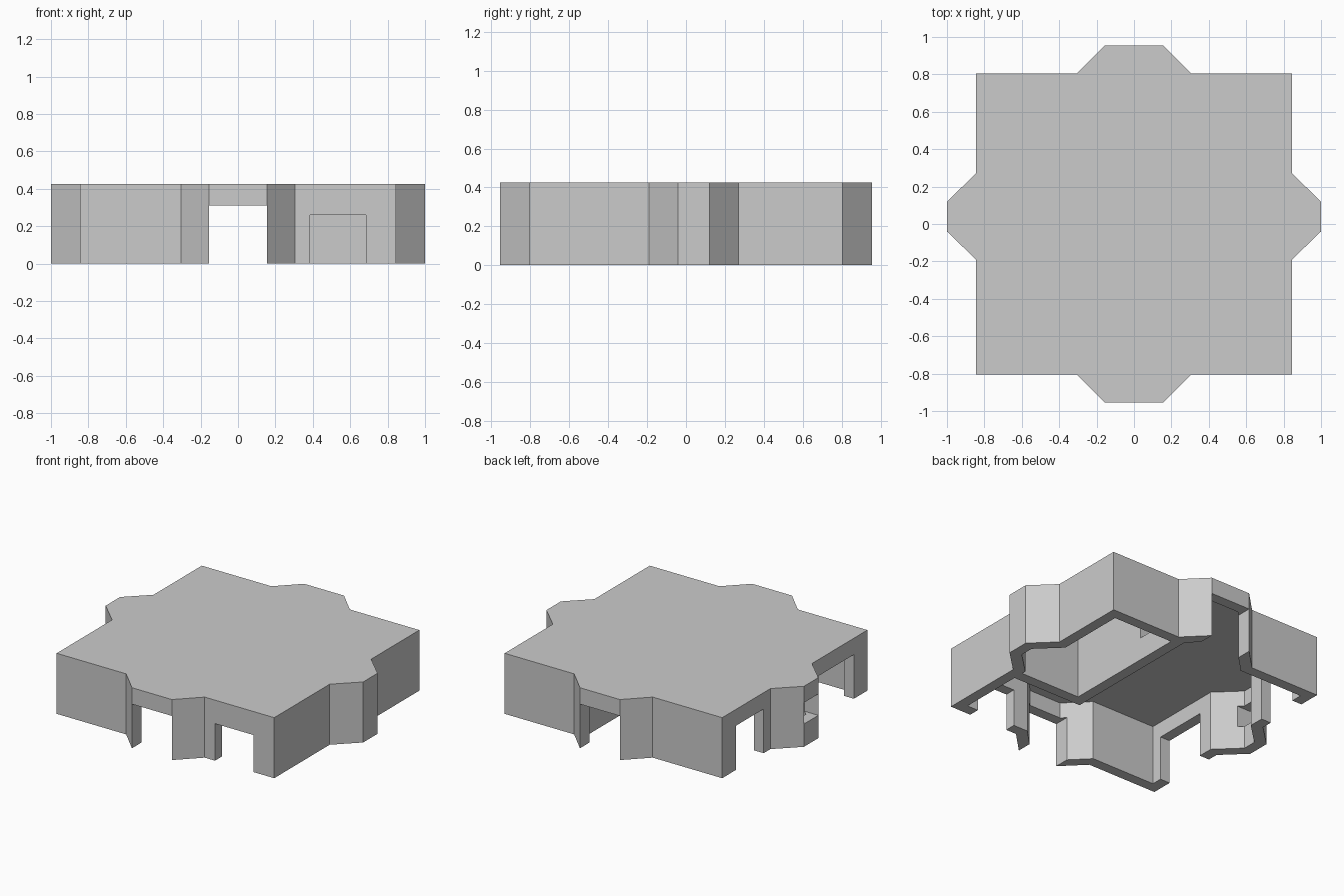
import bpy
import bmesh
from mathutils import Vector

H, T, LINTEL, SILL = 0.425, 0.075, 0.31, 0.16

old = bpy.data.objects.get("Cube")
if old:
    bpy.data.objects.remove(old, do_unlink=True)

grey = bpy.data.materials.new("plain_grey")
grey.use_nodes = True
grey.diffuse_color = (0.6, 0.6, 0.6, 1)
grey.node_tree.nodes["Principled BSDF"].inputs["Base Color"].default_value = (0.6, 0.6, 0.6, 1)


def finish(name, bm):
    bmesh.ops.recalc_face_normals(bm, faces=bm.faces)
    mesh = bpy.data.meshes.new(name)
    bm.to_mesh(mesh)
    bm.free()
    mesh.materials.append(grey)
    ob = bpy.data.objects.new(name, mesh)
    bpy.context.collection.objects.link(ob)
    return ob


def box(name, x, y, z):
    bm = bmesh.new()
    bmesh.ops.create_cube(bm, size=1)
    for v in bm.verts:
        v.co = Vector([r[0] if c < 0 else r[1] for c, r in zip(v.co, (x, y, z))])
    return finish(name, bm)


def cut(target, name, x, y, z):
    cutter = box(name, x, y, z)
    cutter.hide_render = True
    cutter.hide_viewport = True
    mod = target.modifiers.new(name, "BOOLEAN")
    mod.operation = "DIFFERENCE"
    mod.solver = "EXACT"
    mod.object = cutter


def inset(points, d):
    """Offset a counter-clockwise outline inward by d with mitred corners."""
    out = []
    for i, p in enumerate(points):
        a = (p - points[i - 1]).normalized()
        b = (points[(i + 1) % len(points)] - p).normalized()
        na, nb = Vector((-a.y, a.x)), Vector((-b.y, b.x))
        out.append(p + (na + nb) * d / (1 + na.dot(nb)))
    return out


# Plan outline: a rectangle with a chamfered bay on each side
X, Y, B, C, S = 0.845, 0.805, 0.155, 0.305, 0.04
plan = [(-X, -Y), (-C, -Y), (-B, -Y - 0.15), (B, -Y - 0.15), (C, -Y),
        (X, -Y), (X, S - 0.23), (1, S - 0.08), (1, S + 0.08), (X, S + 0.23)]
plan += [(-x, -y) for x, y in plan[:5]]
plan += [(-X, Y), (-X, S + 0.23), (-1, S + 0.08), (-1, S - 0.08), (-X, S - 0.23)]
outline = [Vector(p) for p in plan]

# Outer walls: a closed ring of constant thickness
bm = bmesh.new()
rings = [[bm.verts.new((p.x, p.y, z)) for p in pts]
         for pts, z in ((outline, 0), (outline, H), (inset(outline, T), H), (inset(outline, T), 0))]
n = len(outline)
for k in range(4):
    a, b = rings[k], rings[(k + 1) % 4]
    for i in range(n):
        j = (i + 1) % n
        bm.faces.new((a[i], a[j], b[j], b[i]))
walls = finish("outer_walls", bm)

# Openings in the outer walls
low = -0.1
cut(walls, "front_entry_cutter", (-B, B), (-1.1, -0.81), (low, LINTEL))
cut(walls, "back_entry_cutter", (-B, B), (0.81, 1.1), (low, LINTEL))
cut(walls, "front_door_cutter", (0.385, 0.685), (-0.9, -0.7), (low, 0.26))
cut(walls, "left_door_cutter", (-0.9, -0.7), (0.345, 0.65), (low, LINTEL))
cut(walls, "left_wide_door_cutter", (-0.9, -0.7), (-0.655, -0.265), (low, LINTEL))
cut(walls, "bay_window_cutter", (-1.1, -0.86), (S - 0.08, S + 0.08), (SILL, LINTEL))

# Corner room: two partition walls, one with a serving window
partition = box("room_side_wall", (C - T, C), (-0.19 - T, Y - 0.01), (0, H - 0.002))
cut(partition, "serving_window_cutter", (0.1, 0.4), (0.43, 0.66), (SILL, LINTEL))
box("room_front_wall", (C, X - 0.01), (-0.19 - T, -0.19), (0, H - 0.002))

# Thin roof panel filling the ring
bm = bmesh.new()
face = bm.faces.new([bm.verts.new((p.x, p.y, H - 0.006)) for p in outline])
top = bmesh.ops.extrude_face_region(bm, geom=[face])
bmesh.ops.translate(bm, vec=(0, 0, 0.006), verts=[v for v in top["geom"] if isinstance(v, bmesh.types.BMVert)])
finish("roof", bm)
